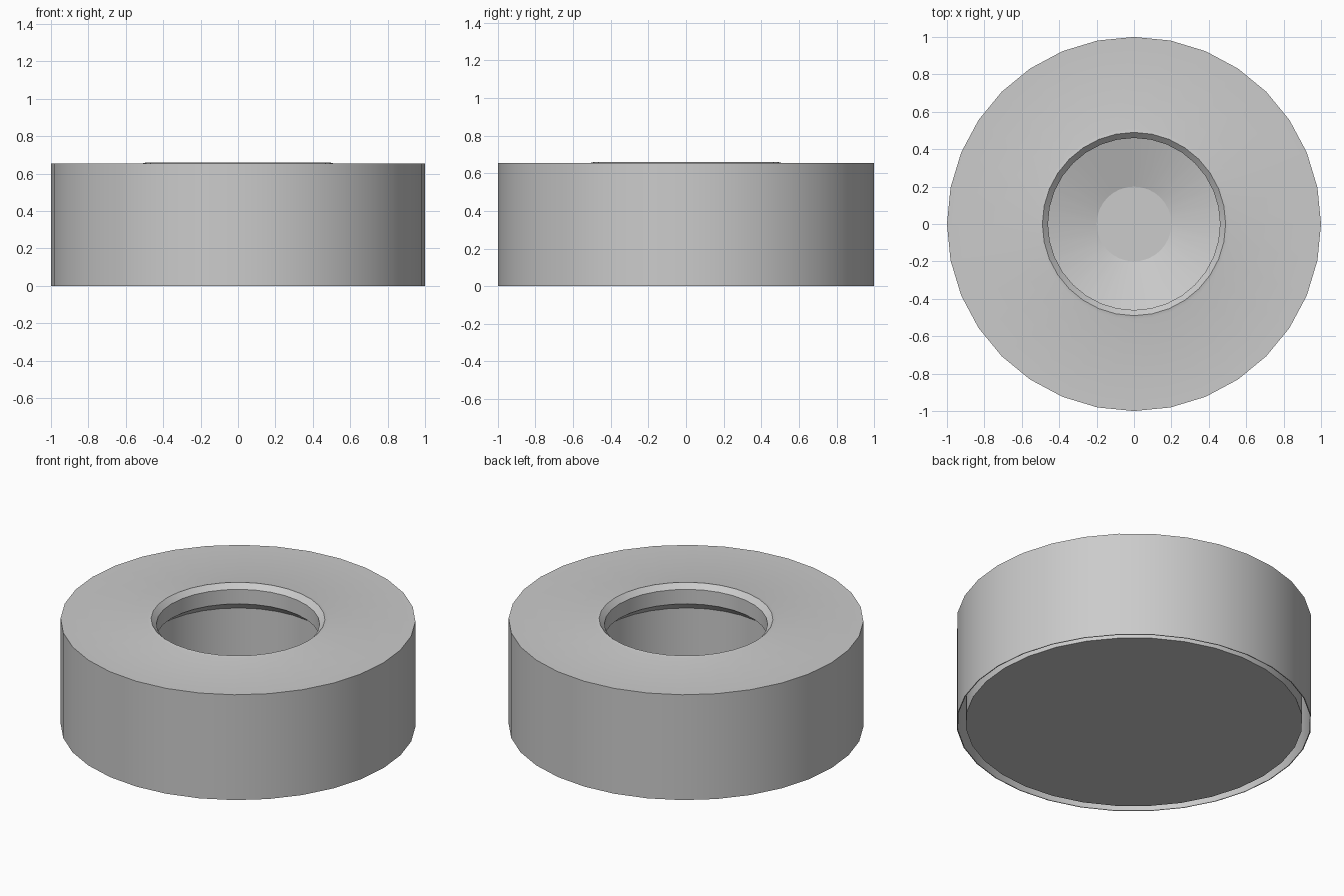
import bpy, bmesh, math

cube = bpy.data.objects.get("Cube")
if cube:
    bpy.data.objects.remove(cube, do_unlink=True)

SIDES = 32

grey = bpy.data.materials.new("plain_grey")
grey.use_nodes = True
GREY = (0.6, 0.6, 0.6, 1)
grey.diffuse_color = GREY
grey.node_tree.nodes["Principled BSDF"].inputs["Base Color"].default_value = GREY


def lathe(name, profile, mat):
    """Spin an (radius, height) profile around z."""
    bm = bmesh.new()
    verts = [bm.verts.new((r, 0, z)) for r, z in profile]
    edges = [bm.edges.new(pair) for pair in zip(verts, verts[1:])]
    bmesh.ops.spin(bm, geom=verts + edges, cent=(0, 0, 0), axis=(0, 0, 1),
                   angle=math.tau, steps=SIDES, use_merge=True)
    bmesh.ops.remove_doubles(bm, verts=bm.verts, dist=0.0001)
    bmesh.ops.recalc_face_normals(bm, faces=bm.faces)
    mesh = bpy.data.meshes.new(name)
    bm.to_mesh(mesh)
    bm.free()
    mesh.materials.append(mat)
    obj = bpy.data.objects.new(name, mesh)
    bpy.context.collection.objects.link(obj)
    bpy.ops.object.select_all(action="DESELECT")
    obj.select_set(True)
    bpy.context.view_layer.objects.active = obj
    bpy.ops.object.shade_smooth_by_angle(angle=math.radians(15))
    return obj


# Underside plug and the groove around it
underside = [(0, 0.005), (0.95, 0.005), (0.95, 0.4), (0.995, 0.4), (0.995, 0)]
# Outer wall, top and raised lip
outside = [(1, 0), (1, 0.655), (0.51, 0.655), (0.49, 0.66)]
# Chamfered mouth, undercut pocket and dished floor
pocket = [(0.46, 0.63), (0.46, 0.54), (0.54, 0.477), (0.54, 0.17),
          (0.2, 0.06), (0, 0.06)]

lathe("round_body", underside + outside + pocket, grey)
